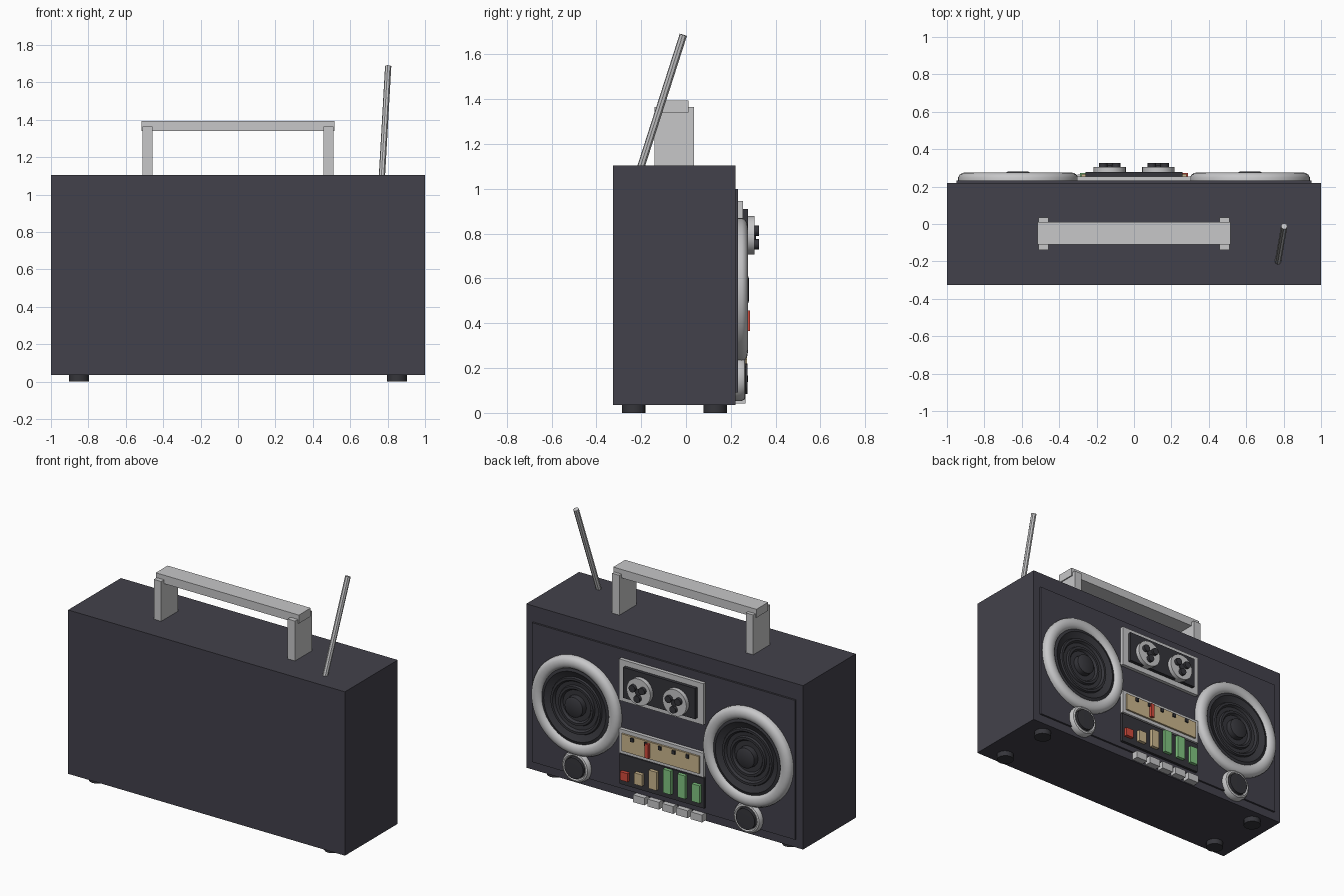
import bpy, bmesh, math
from mathutils import Vector, Matrix

if "Cube" in bpy.data.objects:
    bpy.data.objects.remove(bpy.data.objects["Cube"])


def material(name, rgb):
    m = bpy.data.materials.new(name)
    m.diffuse_color = (*rgb, 1)
    m.use_nodes = True
    m.node_tree.nodes["Principled BSDF"].inputs["Base Color"].default_value = m.diffuse_color
    return m


CASE = material("charcoal", (0.055, 0.053, 0.070))
DARK = material("black plastic", (0.036, 0.036, 0.043))
SILVER = material("silver", (0.57, 0.57, 0.58))
TAN = material("dial tan", (0.60, 0.47, 0.27))
RED = material("red", (0.65, 0.07, 0.045))
GREEN = material("green", (0.22, 0.56, 0.22))


def finish(name, bm, mat, smooth=False):
    bmesh.ops.recalc_face_normals(bm, faces=bm.faces)
    me = bpy.data.meshes.new(name)
    bm.to_mesh(me)
    bm.free()
    me.materials.append(mat)
    ob = bpy.data.objects.new(name, me)
    bpy.context.collection.objects.link(ob)
    if smooth:
        bpy.ops.object.select_all(action='DESELECT')
        ob.select_set(True)
        bpy.context.view_layer.objects.active = ob
        bpy.ops.object.shade_smooth_by_angle(angle=math.radians(35))
    return ob


def box(name, x, y, z, mat):
    """Box from (min, max) ranges."""
    bm = bmesh.new()
    size = [b - a for a, b in (x, y, z)]
    mid = [(a + b) / 2 for a, b in (x, y, z)]
    bmesh.ops.create_cube(bm, size=1, matrix=Matrix.Translation(mid) @ Matrix.Diagonal((*size, 1)))
    return finish(name, bm, mat)


def rod(name, start, end, r, mat, sides=12):
    """Cylinder between two points."""
    a, b = Vector(start), Vector(end)
    d = b - a
    rot = d.to_track_quat('Z', 'Y').to_matrix().to_4x4()
    bm = bmesh.new()
    bmesh.ops.create_cone(bm, cap_ends=True, segments=sides, radius1=r, radius2=r,
                          depth=d.length, matrix=Matrix.Translation((a + b) / 2) @ rot)
    return finish(name, bm, mat, True)


def lathe(name, x, z, profile, mat, sides=40):
    """Revolve (radius, y) points around a y-directed axis at x, z."""
    bm = bmesh.new()
    vs = [bm.verts.new((x + r, y, z)) for r, y in profile]
    es = [bm.edges.new(p) for p in zip(vs, vs[1:])]
    bmesh.ops.spin(bm, geom=vs + es, cent=(x, 0, z), axis=(0, 1, 0),
                   angle=math.tau, steps=sides, use_duplicate=False)
    bmesh.ops.remove_doubles(bm, verts=bm.verts, dist=1e-5)
    return finish(name, bm, mat, True)


# Cabinet, face panel and feet
box("cabinet", (-1, 1), (-0.325, 0.22), (0.035, 1.105), CASE)
box("face_panel", (-0.95, 0.95), (0.21, 0.232), (0.09, 1.0), CASE)
for x in (-0.85, 0.85):
    for y in (-0.233, 0.13):
        rod("foot", (x, y, 0), (x, y, 0.05), 0.053, DARK, 16)

# Carrying handle and aerial
for s in (-1, 1):
    box("handle_post", sorted((s * 0.457, s * 0.51)), (-0.14, 0.035), (1.10, 1.365), SILVER)
box("handle_bar", (-0.517, 0.517), (-0.11, 0.012), (1.34, 1.395), SILVER)
rod("aerial", (0.768, -0.21, 1.07), (0.803, -0.012, 1.687), 0.017, SILVER, 8)

# Speakers with rims, ridged cones and caps, and the round knobs below
rim = [(0.32, 0.225), (0.32, 0.25), (0.312, 0.264), (0.298, 0.273), (0.28, 0.276),
       (0.262, 0.273), (0.247, 0.264), (0.24, 0.25), (0.24, 0.225)]
cone = [(0.245, 0.255), (0.225, 0.262), (0.205, 0.252), (0.185, 0.244), (0.18, 0.256),
        (0.165, 0.256), (0.155, 0.242), (0.13, 0.24), (0.125, 0.254), (0.11, 0.254),
        (0.1, 0.24), (0.068, 0.24)]
cap = [(0.068, 0.235), (0.065, 0.274), (0.055, 0.28), (0, 0.281)]
knob = [(0.1, 0.22), (0.1, 0.245), (0.092, 0.262), (0.082, 0.266), (0.074, 0.262), (0.07, 0.25)]
for x in (-0.62, 0.62):
    lathe("speaker_rim", x, 0.55, rim, SILVER, 48)
    lathe("speaker_cone", x, 0.55, cone, DARK, 48)
    lathe("speaker_cap", x, 0.55, cap, DARK, 32)
    lathe("knob_ring", x, 0.152, knob, SILVER, 24)
    lathe("knob_face", x, 0.152, [(0.07, 0.24), (0.068, 0.274), (0, 0.276)], DARK, 24)

# Cassette deck with two reels
box("deck_frame", (-0.305, 0.305), (0.22, 0.255), (0.675, 0.945), SILVER)
box("deck_window", (-0.26, 0.26), (0.24, 0.277), (0.71, 0.91), DARK)
for x in (-0.13, 0.13):
    rod("reel", (x, 0.26, 0.793), (x, 0.305, 0.793), 0.086, SILVER, 32)
    rod("reel_hub", (x, 0.29, 0.793), (x, 0.312, 0.793), 0.022, DARK)
    for k in range(3):
        a = math.radians(-90 + 120 * k)
        px, pz = x + 0.04 * math.cos(a), 0.793 + 0.04 * math.sin(a)
        rod("reel_peg", (px, 0.29, pz), (px, 0.325, pz), 0.023, DARK)

# Tuning dial with tick marks and needle
box("dial_frame", (-0.305, 0.305), (0.22, 0.255), (0.332, 0.49), SILVER)
box("dial_plate", (-0.28, 0.28), (0.24, 0.267), (0.355, 0.467), TAN)
for k in range(-2, 3):
    box("dial_tick", (k * 0.1 - 0.01, k * 0.1 + 0.01), (0.25, 0.277), (0.437, 0.46), DARK)
box("dial_needle", (0.073, 0.098), (0.25, 0.286), (0.365, 0.457), RED)

# Level bars on a dark plate
box("level_plate", (-0.305, 0.305), (0.22, 0.25), (0.128, 0.325), DARK)
levels = [(0.22, RED), (0.24, TAN), (0.285, TAN), (0.32, GREEN), (0.316, GREEN), (0.28, GREEN)]
for k, (top, mat) in enumerate(levels):
    x = 0.26 - 0.104 * k
    box("level_bar", (x - 0.028, x + 0.028), (0.24, 0.272), (0.165, top), mat)

# Row of transport keys
for k in range(5):
    x = 0.156 - 0.104 * k
    box("transport_key", (x - 0.041, x + 0.041), (0.21, 0.265), (0.042, 0.09), SILVER)
